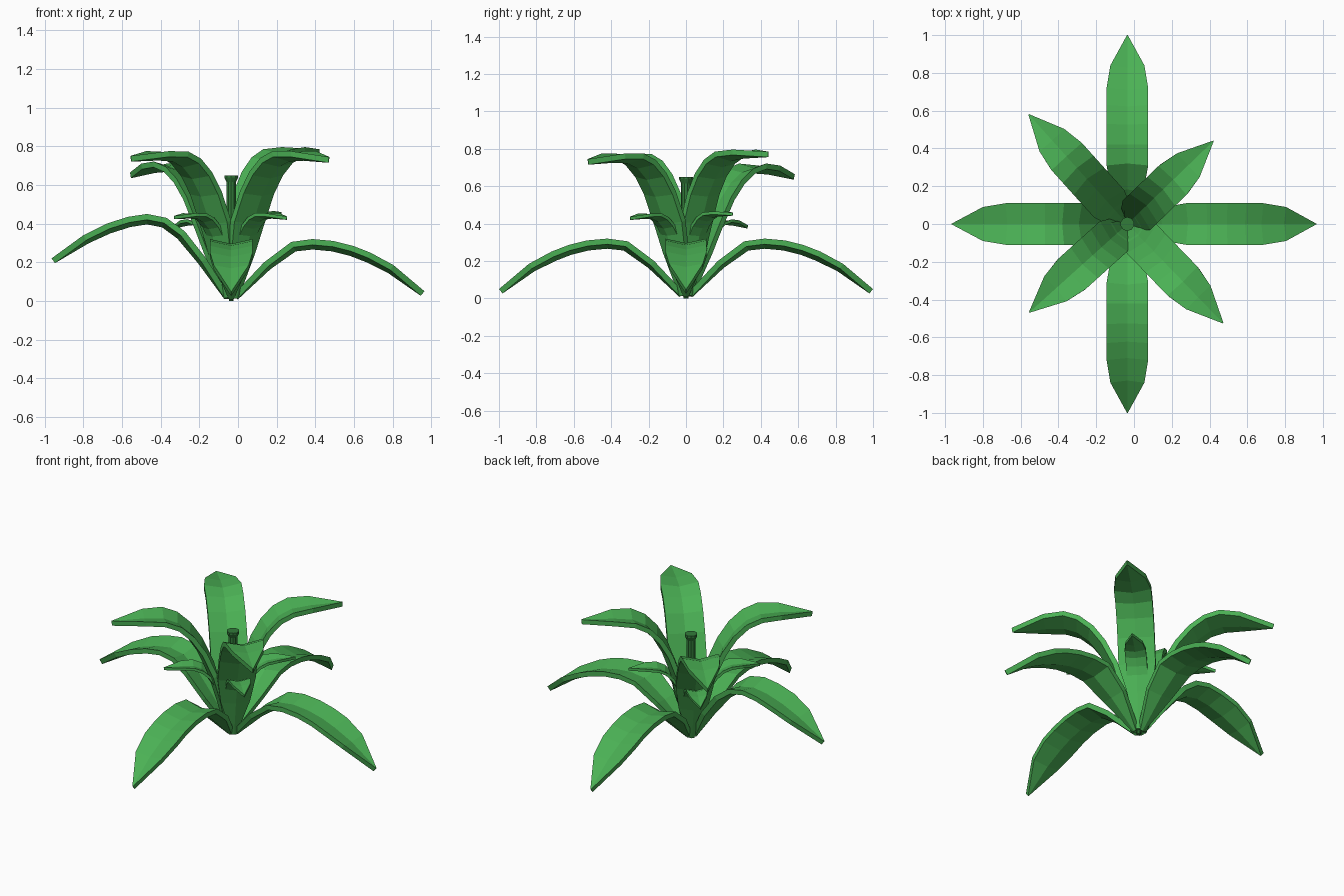
import bpy, bmesh, math
from mathutils import Vector, Matrix

old = bpy.data.objects.get("Cube")
if old:
    bpy.data.objects.remove(old, do_unlink=True)

CENTRE = Vector((-0.035, 0, 0))


def material(name, colour):
    mat = bpy.data.materials.new(name)
    mat.use_nodes = True
    mat.diffuse_color = colour
    mat.node_tree.nodes["Principled BSDF"].inputs["Base Color"].default_value = colour
    return mat


LEAF = material("leaf green", (0.07, 0.44, 0.09, 1))
STEM = material("stem green", (0.032, 0.2, 0.042, 1))

# Half widths from root to tip, and the side curves (reach, height)
WIDTHS = [0.014, 0.085, 0.11, 0.11, 0.11, 0.11, 0.11, 0.09, 0.002]
LOW = [(0.01, 0.03), (0.17, 0.2), (0.31, 0.305), (0.42, 0.32), (0.53, 0.31),
       (0.63, 0.285), (0.72, 0.25), (0.84, 0.185), (1.0, 0.05)]
RAISED = [(0.01, 0.03), (0.13, 0.22), (0.24, 0.36), (0.335, 0.43), (0.435, 0.45),
          (0.535, 0.435), (0.645, 0.4), (0.765, 0.34), (0.93, 0.22)]
UPRIGHT = [(0.01, 0.02), (0.06, 0.25), (0.11, 0.42), (0.18, 0.57), (0.25, 0.67),
           (0.33, 0.74), (0.42, 0.775), (0.54, 0.775), (0.73, 0.745)]


def finish(name, bm, mat):
    bmesh.ops.recalc_face_normals(bm, faces=bm.faces)
    mesh = bpy.data.meshes.new(name)
    bm.to_mesh(mesh)
    bm.free()
    mesh.materials.append(mat)
    obj = bpy.data.objects.new(name, mesh)
    bpy.context.collection.objects.link(obj)
    return obj


def leaf(name, curve, heading, pitch=0, scale=1, lift=0, thick=0.03, fold=0.22):
    """Thick blade folded to a shallow V, swept along a side curve."""
    bm = bmesh.new()
    pts = [Vector((r, 0, z)) for r, z in curve]
    rings = []
    for i, (p, w) in enumerate(zip(pts, WIDTHS)):
        along = (pts[min(i + 1, len(pts) - 1)] - pts[max(i - 1, 0)]).normalized()
        up = Vector((-along.z, 0, along.x))
        side = Vector((0, w, 0))
        dip, down = up * fold * w, up * thick
        section = [p + side, p - dip, p - side,
                   p - side - down, p - dip - down, p + side - down]
        rings.append([bm.verts.new(v) for v in section])
    for a, b in zip(rings, rings[1:]):
        for k in range(6):
            n = (k + 1) % 6
            bm.faces.new((a[k], a[n], b[n], b[k]))
    for ring in (rings[0], rings[-1]):
        bm.faces.new((ring[0], ring[1], ring[4], ring[5]))
        bm.faces.new((ring[1], ring[2], ring[3], ring[4]))
    place = (Matrix.Translation(CENTRE + Vector((0, 0, lift)))
             @ Matrix.Rotation(math.radians(heading), 4, 'Z')
             @ Matrix.Rotation(math.radians(-pitch), 4, 'Y')
             @ Matrix.Scale(scale, 4))
    bm.transform(place)
    return finish(name, bm, LEAF)


# Four spreading outer leaves
leaf("outer_leaf_left", LOW, 0)
leaf("outer_leaf_back", LOW, 90)
leaf("outer_leaf_right", RAISED, 180)
leaf("outer_leaf_front", LOW, 270)

# Upright diagonal leaves, each with a smaller one beneath
for label, heading, pitch, size in (("back_left", 44, 5.5, 0.967),
                                    ("back_right", 132, -5.2, 0.983),
                                    ("front_right", 222, 1.4, 0.984),
                                    ("front_left", 314, 0, 1.0)):
    leaf("upright_leaf_" + label, UPRIGHT, heading, pitch, size)
    leaf("inner_leaf_" + label, UPRIGHT, heading, pitch, size * 0.57, 0.012)

# Central stem with a flared, flat top
bm = bmesh.new()
SIDES = 10
rings = []
for radius, z in ((0.012, 0), (0.026, 0.12), (0.026, 0.615), (0.037, 0.638), (0.037, 0.65)):
    circle = bmesh.ops.create_circle(
        bm, segments=SIDES, radius=radius, cap_ends=False,
        matrix=Matrix.Translation(CENTRE + Vector((0, 0, z))))
    rings.append(circle["verts"])
for a, b in zip(rings, rings[1:]):
    for k in range(SIDES):
        n = (k + 1) % SIDES
        bm.faces.new((a[k], a[n], b[n], b[k]))
bm.faces.new(rings[0])
bm.faces.new(rings[-1])
finish("stem", bm, STEM)
